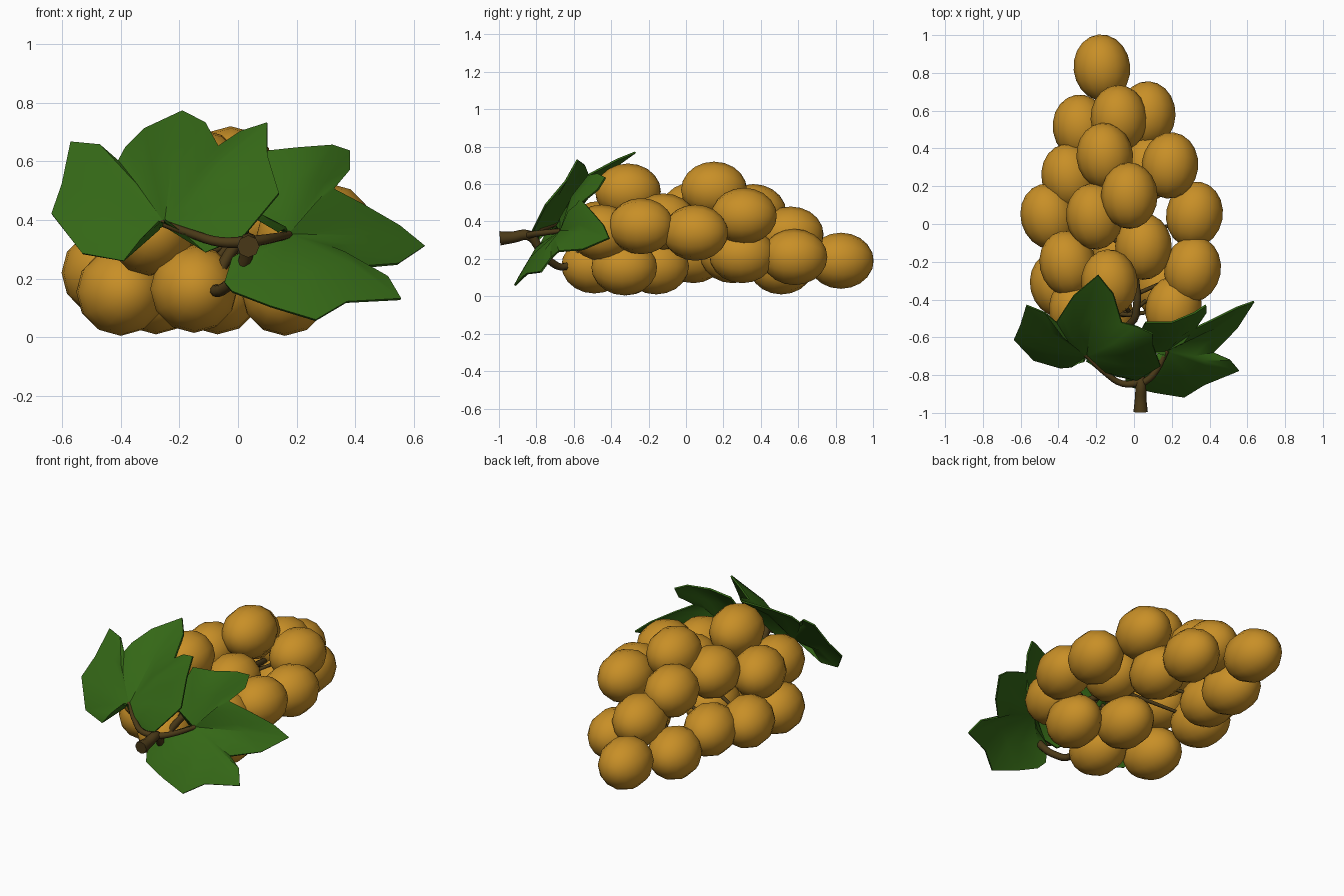
import bpy, bmesh, math
from mathutils import Vector

if "Cube" in bpy.data.objects:
    bpy.data.objects.remove(bpy.data.objects["Cube"])


def material(name, colour):
    m = bpy.data.materials.new(name)
    m.diffuse_color = (*colour, 1)
    m.use_nodes = True
    m.node_tree.nodes["Principled BSDF"].inputs["Base Color"].default_value = m.diffuse_color
    return m


GOLD = material("golden grape", (0.578, 0.275, 0.02))
GREEN = material("leaf green", (0.034, 0.135, 0.008))
BROWN = material("stem brown", (0.07, 0.042, 0.009))


def add(name, mesh, mat):
    ob = bpy.data.objects.new(name, mesh)
    bpy.context.collection.objects.link(ob)
    mesh.materials.append(mat)
    return ob


def select(ob):
    bpy.ops.object.select_all(action='DESELECT')
    ob.select_set(True)
    bpy.context.view_layer.objects.active = ob


def tube(name, paths):
    """Smooth tubes through points (x, y, z, radius), joined in one object."""
    cu = bpy.data.curves.new(name, 'CURVE')
    cu.dimensions = '3D'
    cu.bevel_depth = 1
    cu.bevel_resolution = 2
    cu.use_fill_caps = True
    cu.resolution_u = 4
    for pts in paths:
        sp = cu.splines.new('BEZIER')
        sp.bezier_points.add(len(pts) - 1)
        for bp, (x, y, z, r) in zip(sp.bezier_points, pts):
            bp.co = (x, y, z)
            bp.radius = r
            bp.handle_left_type = bp.handle_right_type = 'AUTO'
    ob = add(name, cu, BROWN)
    select(ob)
    bpy.ops.object.convert(target='MESH')
    bpy.ops.object.shade_smooth_by_angle(angle=math.radians(50))


def leaf(name, base, outline, bulge):
    """Lobed blade fanned from its base, with a bowed middle ring and thickness."""
    bm = bmesh.new()
    b = Vector(base)
    rim = [Vector(p) for p in outline]
    normal = Vector((0, 0, 0))
    for p, q in zip(rim, rim[1:]):
        normal += (q - b).cross(p - b)
    normal.normalize()
    if normal.y > 0:
        normal = -normal
    c = bm.verts.new(b)
    mid = [bm.verts.new(b.lerp(p, 0.55) + normal * bulge) for p in rim]
    out = [bm.verts.new(p) for p in rim]
    for i in range(len(rim) - 1):
        bm.faces.new((c, mid[i], mid[i + 1]))
        bm.faces.new((mid[i], out[i], out[i + 1], mid[i + 1]))
    bmesh.ops.recalc_face_normals(bm, faces=bm.faces)
    me = bpy.data.meshes.new(name)
    bm.to_mesh(me)
    bm.free()
    ob = add(name, me, GREEN)
    s = ob.modifiers.new("thickness", 'SOLIDIFY')
    s.thickness = 0.01
    s.offset = 0
    select(ob)
    bpy.ops.object.modifier_apply(modifier=s.name)
    bpy.ops.object.shade_smooth_by_angle(angle=math.radians(45))


# grapes: long along y, fanning outwards a little
GRAPES = [
    (-.17, .828, .19), (-.08, .56, .33), (.07, .58, .21), (-.28, .51, .16),
    (-.155, .36, .45), (.19, .31, .43), (.08, .30, .22), (-.34, .25, .22),
    (-.025, .15, .57), (-.21, .04, .46), (-.45, .04, .22), (.32, .05, .34),
    (.05, -.12, .40), (.31, -.24, .375), (-.35, -.21, .40), (-.13, -.31, .56),
    (.21, -.45, .34), (.16, -.33, .155), (-.40, -.32, .155), (-.15, -.49, .165),
    (-.30, -.46, .36), (-.07, -.16, .16),
]
for i, (x, y, z) in enumerate(GRAPES):
    bm = bmesh.new()
    bmesh.ops.create_uvsphere(bm, u_segments=12, v_segments=10, radius=1)
    me = bpy.data.meshes.new("grape")
    bm.to_mesh(me)
    bm.free()
    ob = add(f"grape_{i + 1}", me, GOLD)
    ob.location = (x, y, z)
    ob.scale = (.15, .15, .176)
    ob.rotation_euler = (math.pi / 2, 0, -0.6 * x)
    me.shade_smooth()

# main stem with its cut end, and the inner stalk through the bunch
tube("main_stem", [
    [(.035, -.995, .31, .038), (.035, -.93, .315, .031), (.035, -.84, .325, .027),
     (.02, -.78, .25, .022), (-.02, -.73, .19, .02), (-.08, -.64, .16, .02),
     (-.05, -.56, .25, .02), (.01, -.48, .34, .02), (-.03, -.1, .33, .02),
     (-.08, .3, .3, .017), (-.15, .7, .2, .012)],
])

# leaf stalks
tube("leaf_stalks", [
    [(.035, -.84, .325, .02), (-.06, -.845, .325, .017), (-.15, -.79, .35, .015),
     (-.26, -.69, .39, .012)],
    [(.035, -.85, .325, .02), (.10, -.80, .335, .017), (.175, -.67, .35, .013)],
])

# short stalks from the inner stalk to each grape
tube("grape_stalks", [
    [(-.03 - .12 * max(y, 0), max(y - .15, -.48), .32 - .1 * max(y, 0), .012),
     (x, y, z, .008)] for x, y, z in GRAPES])

# leaves
leaf("left_leaf", (-.25, -.70, .385), [
    (-.27, -.71, .37), (-.39, -.76, .26), (-.53, -.72, .285), (-.635, -.61, .42),
    (-.60, -.53, .52), (-.57, -.43, .665), (-.47, -.47, .655), (-.41, -.52, .60),
    (-.385, -.48, .645), (-.32, -.38, .71), (-.19, -.27, .77), (-.11, -.37, .73),
    (-.065, -.52, .65), (.01, -.54, .70), (.10, -.58, .73), (.10, -.64, .62),
    (.14, -.75, .49), (.015, -.825, .34), (-.11, -.80, .29), (-.24, -.71, .375)], .03)
leaf("right_leaf", (.17, -.67, .35), [
    (.14, -.675, .36), (.0, -.63, .44), (.06, -.52, .63), (.20, -.52, .645),
    (.32, -.47, .655), (.38, -.43, .635), (.38, -.47, .57), (.325, -.55, .505),
    (.43, -.50, .45), (.55, -.44, .38), (.635, -.41, .31), (.545, -.55, .25),
    (.42, -.68, .24), (.51, -.72, .205), (.555, -.775, .13), (.37, -.85, .12),
    (.265, -.915, .058), (.11, -.89, .105), (-.02, -.86, .155), (-.045, -.82, .185),
    (-.02, -.78, .27), (.14, -.68, .345)], .03)
